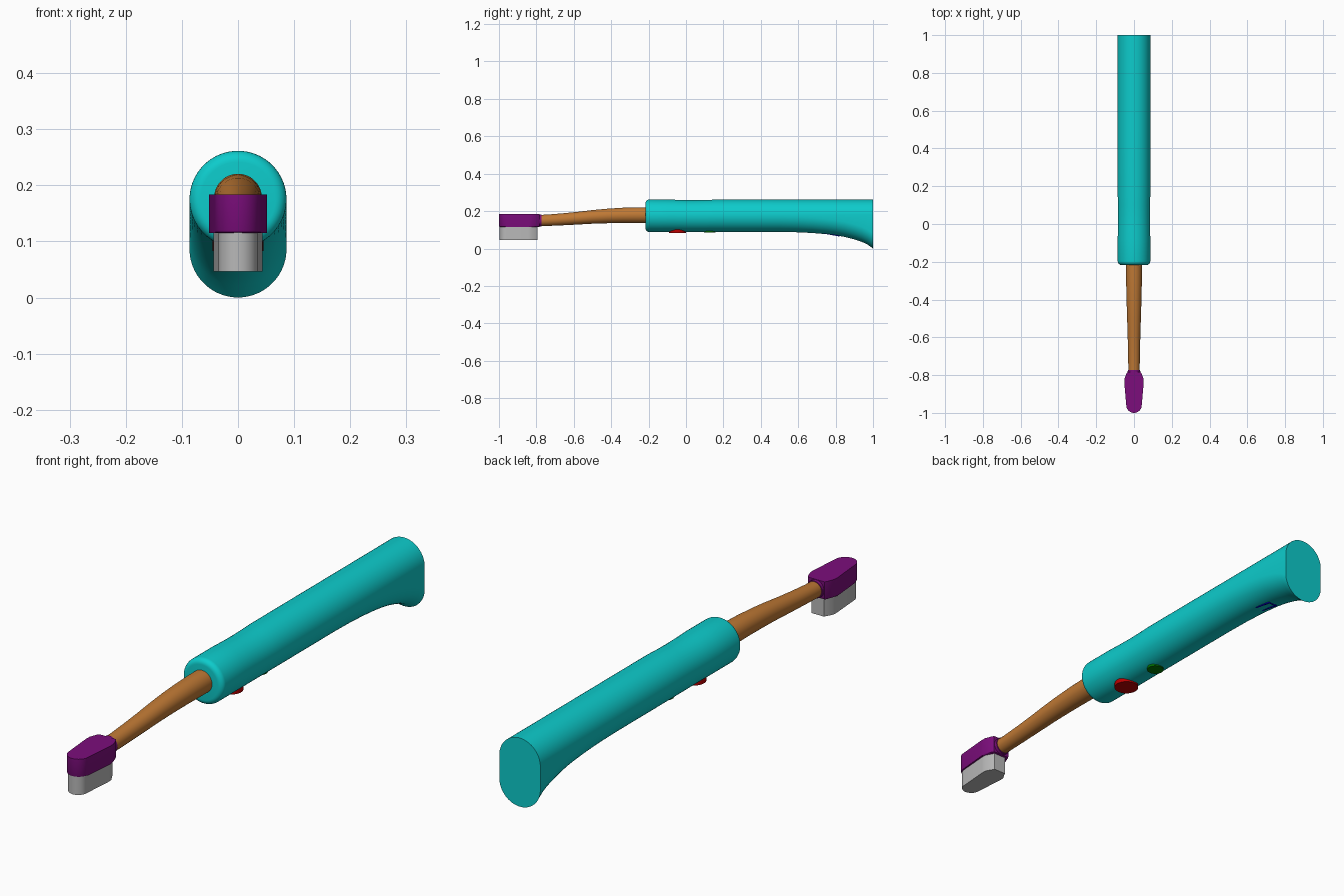
import bpy, bmesh, math

cube = bpy.data.objects.get("Cube")
if cube:
    bpy.data.objects.remove(cube, do_unlink=True)


def material(name, rgb):
    m = bpy.data.materials.new(name)
    m.use_nodes = True
    m.diffuse_color = (*rgb, 1)
    m.node_tree.nodes["Principled BSDF"].inputs["Base Color"].default_value = (*rgb, 1)
    return m


TEAL = material("teal", (0.004, 0.60, 0.60))
BROWN = material("copper brown", (0.52, 0.19, 0.035))
PURPLE = material("purple", (0.20, 0.004, 0.20))
GREY = material("grey", (0.48, 0.48, 0.48))
RED = material("red", (0.50, 0.0, 0.0))
GREEN = material("green", (0.0, 0.19, 0.0))
BLUE = material("blue", (0.0, 0.0, 0.60))


def finish(name, bm, mat, smooth=True):
    bmesh.ops.recalc_face_normals(bm, faces=bm.faces)
    me = bpy.data.meshes.new(name)
    bm.to_mesh(me)
    bm.free()
    ob = bpy.data.objects.new(name, me)
    bpy.context.collection.objects.link(ob)
    me.materials.append(mat)
    if smooth:
        bpy.ops.object.select_all(action='DESELECT')
        ob.select_set(True)
        bpy.context.view_layer.objects.active = ob
        bpy.ops.object.shade_smooth_by_angle(angle=math.radians(35))
    return ob


def loft(name, stations, mat, n=48):
    """Skin rounded sections along y: (y, centre z, radius, downward stretch)."""
    bm = bmesh.new()
    rings = []
    for y, z, r, drop in stations:
        ring = []
        for i in range(n):
            a = (i + 0.5) * math.tau / n
            low = drop if math.sin(a) < 0 else 0
            ring.append(bm.verts.new((r * math.cos(a), y, z + r * math.sin(a) - low)))
        rings.append(ring)
    for p, q in zip(rings, rings[1:]):
        for i in range(n):
            j = (i + 1) % n
            bm.faces.new((p[i], p[j], q[j], q[i]))
    bm.faces.new(rings[0])
    bm.faces.new(rings[-1])
    return finish(name, bm, mat)


def prism(name, outline, z0, z1, mat, bevel=0.0):
    """Extrude a plan outline upward, optionally rounding its lower rim."""
    bm = bmesh.new()
    lo = [bm.verts.new((x, y, z0)) for x, y in outline]
    hi = [bm.verts.new((x, y, z1)) for x, y in outline]
    base = bm.faces.new(lo)
    bm.faces.new(hi)
    for i in range(len(lo)):
        j = (i + 1) % len(lo)
        bm.faces.new((lo[i], lo[j], hi[j], hi[i]))
    if bevel:
        bmesh.ops.bevel(bm, geom=list(base.edges), offset=bevel, segments=2,
                        profile=0.5, affect='EDGES')
    return finish(name, bm, mat)


def circle(r, y, n=40):
    return [(r * math.cos(i * math.tau / n), y + r * math.sin(i * math.tau / n))
            for i in range(n)]


def head_outline(nose, w_front, w_back, y_wide, back, w_end):
    """Half-ellipse nose, widening sides and a chamfered, rounded rear."""
    y_front = nose + w_front
    pts = [(w_front * math.cos(a), y_front + w_front * math.sin(a))
           for a in [math.pi + i * math.pi / 16 for i in range(17)]]
    right = [(w_back, y_wide - 0.015), (w_back * 0.985, y_wide + 0.005),
             (w_end * 1.15, back - 0.008), (w_end, back)]
    return pts + right + [(-x, y) for x, y in reversed(right)]


# Handle: rounded front rim, round grip, flared foot at the back
R, ZC, FRONT, FILLET = 0.0865, 0.175, -0.217, 0.02
stations = []
for i in range(7):
    a = i / 6 * math.pi / 2
    stations.append((FRONT + FILLET * (1 - math.sin(a)),
                     ZC, R - FILLET * (1 - math.cos(a)), 0))
stations.reverse()
stations = sorted(stations, key=lambda s: s[0])
for y, dip in ((-0.08, 0), (-0.02, 0.002), (0.04, 0.003), (0.10, 0.002), (0.16, 0)):
    stations.append((y, ZC - dip / 2, R - dip / 2, 0))
stations.append((0.5, ZC, R, 0))
FLARE = ((0.6, 0.002), (0.68, 0.006), (0.75, 0.012), (0.80, 0.018), (0.85, 0.027),
         (0.90, 0.040), (0.94, 0.053), (0.97, 0.067), (1.0, 0.0885))
stations += [(y, ZC, R, d) for y, d in FLARE]
loft("handle", stations, TEAL)

# Neck: tapering, gently curved stem
NECK = ((-0.20, 0.178, 0.0425), (-0.26, 0.178, 0.0425), (-0.34, 0.177, 0.041),
        (-0.42, 0.174, 0.039), (-0.50, 0.169, 0.0365), (-0.58, 0.162, 0.034),
        (-0.66, 0.156, 0.032), (-0.74, 0.151, 0.0305), (-0.80, 0.149, 0.030))
loft("neck", [(y, z, r, 0) for y, z, r in NECK], BROWN, 40)

# Collar joining the neck to the head
loft("head_collar", [(-0.80, 0.149, 0.034, 0), (-0.772, 0.150, 0.033, 0)], PURPLE, 32)

# Head and bristle block
prism("brush_head", head_outline(-1.0, 0.041, 0.0515, -0.825, -0.784, 0.035),
      0.115, 0.184, PURPLE, 0.005)
prism("bristles", head_outline(-0.996, 0.035, 0.044, -0.83, -0.793, 0.026),
      0.046, 0.118, GREY)

# Round buttons on the underside
prism("power_button", circle(0.045, -0.045), 0.083, 0.112, RED)
prism("mode_button", circle(0.031, 0.126), 0.085, 0.105, GREEN)

# Thin rectangular indicator frame on the sloping underside
bm = bmesh.new()
loops = []
for hx, hy in ((0.019, 0.041), (0.014, 0.036)):
    for dz in (-0.001, 0.007):
        loops.append([bm.verts.new((sx * hx, 0.78 + sy * hy, 0.0725 - 0.18 * sy * hy + dz))
                      for sx, sy in ((-1, -1), (1, -1), (1, 1), (-1, 1))])
for p, q in ((0, 1), (1, 3), (3, 2), (2, 0)):
    for i in range(4):
        j = (i + 1) % 4
        bm.faces.new((loops[p][i], loops[p][j], loops[q][j], loops[q][i]))
finish("indicator_frame", bm, BLUE, smooth=False)
